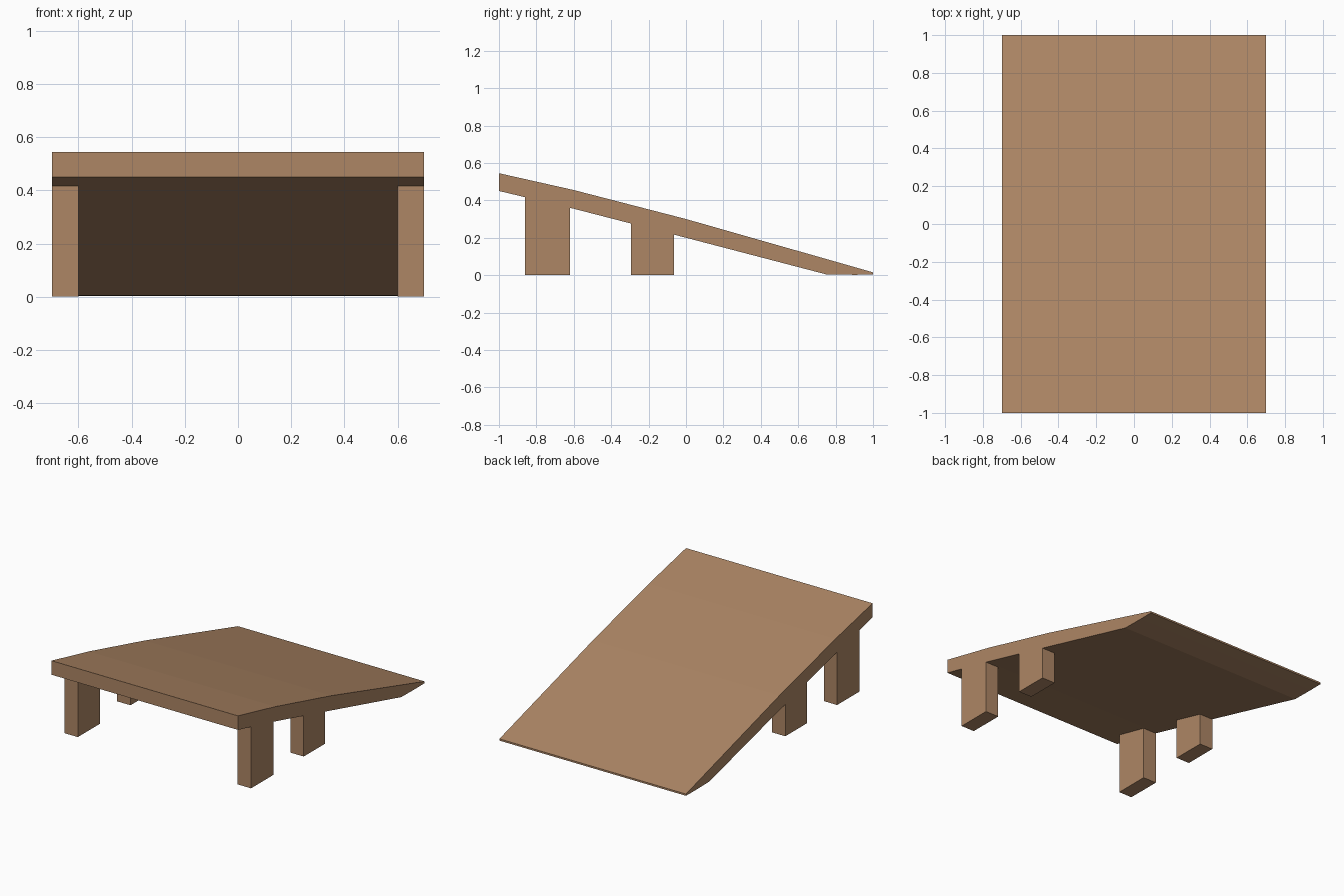
import bpy
import bmesh

cube = bpy.data.objects.get("Cube")
if cube:
    bpy.data.objects.remove(cube, do_unlink=True)

wood = bpy.data.materials.new("brown_wood")
wood.use_nodes = True
colour = (0.42, 0.24, 0.13, 1)
wood.diffuse_color = colour
wood.node_tree.nodes["Principled BSDF"].inputs["Base Color"].default_value = colour

HALF_WIDTH = 0.70
LEG_WIDTH = 0.10
TOP = [(-1, 0.545), (-0.6, 0.455), (0, 0.30), (1, 0.015)]
UNDERSIDE = [(-1, 0.45), (-0.6, 0.355), (0, 0.20), (0.75, 0.004)]
TOE = [(0.9, 0.002), (1, 0.003)]


def underside_height(y):
    for (y0, z0), (y1, z1) in zip(UNDERSIDE, UNDERSIDE[1:]):
        if y0 <= y <= y1:
            return z0 + (z1 - z0) * (y - y0) / (y1 - y0)


def extrude_profile(name, profile, x0, x1):
    """Sweep a side profile of (y, z) points from x0 to x1."""
    bm = bmesh.new()
    face = bm.faces.new([bm.verts.new((x0, y, z)) for y, z in profile])
    moved = bmesh.ops.extrude_face_region(bm, geom=[face])["geom"]
    verts = [v for v in moved if isinstance(v, bmesh.types.BMVert)]
    bmesh.ops.translate(bm, verts=verts, vec=(x1 - x0, 0, 0))
    bmesh.ops.recalc_face_normals(bm, faces=bm.faces)
    mesh = bpy.data.meshes.new(name)
    bm.to_mesh(mesh)
    bm.free()
    mesh.materials.append(wood)
    obj = bpy.data.objects.new(name, mesh)
    bpy.context.collection.objects.link(obj)
    return obj


# Sloping deck with a gently bent top and a flat toe on the ground
extrude_profile("ramp_deck", UNDERSIDE + TOE + TOP[::-1], -HALF_WIDTH, HALF_WIDTH)

# Four legs, cut to the slope and flush with the deck sides
for row, y0, y1 in (("front", -0.86, -0.62), ("middle", -0.295, -0.065)):
    profile = [(y0, 0), (y1, 0), (y1, underside_height(y1)), (y0, underside_height(y0))]
    for side, x0 in (("left", HALF_WIDTH - LEG_WIDTH), ("right", -HALF_WIDTH)):
        extrude_profile(f"{row}_{side}_leg", profile, x0, x0 + LEG_WIDTH)
